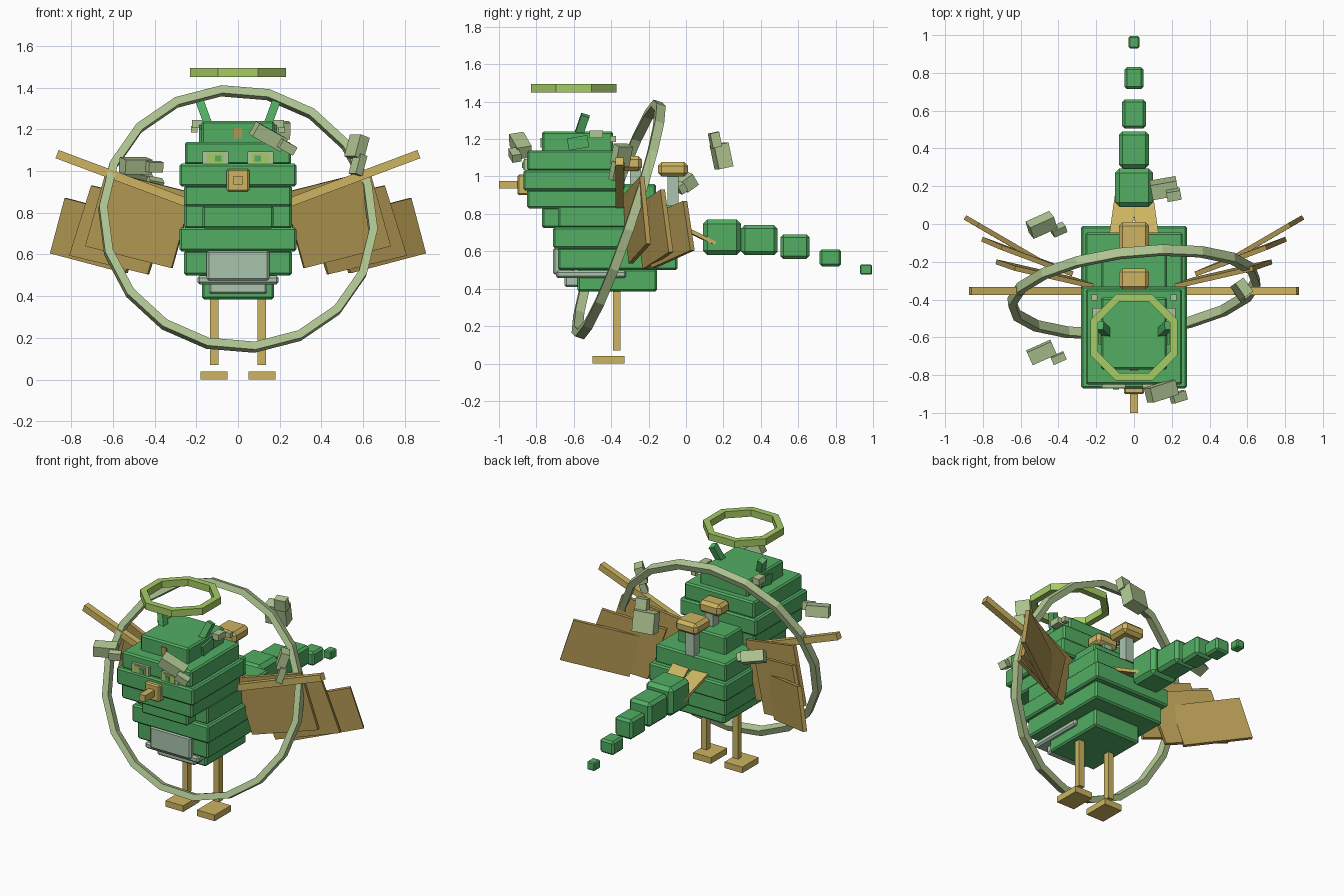
import bpy, bmesh, math
from mathutils import Vector, Matrix, Euler

old = bpy.data.objects.get("Cube")
if old:
    bpy.data.objects.remove(old)


def material(name, rgb):
    m = bpy.data.materials.new(name)
    m.use_nodes = True
    m.diffuse_color = (*rgb, 1)
    m.node_tree.nodes["Principled BSDF"].inputs["Base Color"].default_value = (*rgb, 1)
    return m


GREEN = material("leaf green", (.085, .42, .125))
YELLOW = material("straw yellow", (.61, .46, .12))
FEATHER = material("feather tan", (.44, .31, .085))
SAGE = material("pale sage", (.44, .57, .29))
LIME = material("lime", (.38, .60, .13))
POUCH = material("grey mint", (.40, .56, .42))


def finish(name, bm, mat):
    bmesh.ops.recalc_face_normals(bm, faces=bm.faces)
    me = bpy.data.meshes.new(name)
    bm.to_mesh(me)
    bm.free()
    me.materials.append(mat)
    ob = bpy.data.objects.new(name, me)
    bpy.context.collection.objects.link(ob)
    return ob


def block(name, centre, size, mat, bevel=0, rot=(0, 0, 0)):
    """Box with optional chamfer; rotation in degrees."""
    bm = bmesh.new()
    bmesh.ops.create_cube(bm, size=1)
    bmesh.ops.scale(bm, vec=size, verts=bm.verts)
    if bevel:
        bmesh.ops.bevel(bm, geom=bm.edges[:], offset=bevel, segments=1, affect='EDGES')
    turn = Euler([math.radians(a) for a in rot]).to_matrix().to_4x4()
    bm.transform(Matrix.Translation(centre) @ turn)
    return finish(name, bm, mat)


def slab(name, half_x, y0, y1, z0, z1, mat, bevel=.01):
    """Centred box given by its extents."""
    return block(name, (0, (y0 + y1) / 2, (z0 + z1) / 2),
                 (2 * half_x, y1 - y0, z1 - z0), mat, bevel)


def sheet(name, corner, along, up, thick, mat):
    """Thin parallelogram given by three corners."""
    a, b, c = Vector(corner), Vector(along), Vector(up)
    n = (b - a).cross(c - a).normalized() * thick / 2
    bm = bmesh.new()
    quad = [a, b, b + c - a, c]
    low = [bm.verts.new(p - n) for p in quad]
    high = [bm.verts.new(p + n) for p in quad]
    bm.faces.new(low)
    bm.faces.new(high)
    for i in range(4):
        j = (i + 1) % 4
        bm.faces.new((low[i], low[j], high[j], high[i]))
    return finish(name, bm, mat)


def hoop(name, sides, outer, inner, depth, phase, frame, mat):
    """Faceted ring with a rectangular section around the local z axis."""
    bm = bmesh.new()
    rows = []
    for i in range(sides):
        a = phase + math.tau * i / sides
        rows.append([bm.verts.new((r * math.cos(a), r * math.sin(a), h))
                     for r, h in ((outer, -depth / 2), (outer, depth / 2),
                                  (inner, depth / 2), (inner, -depth / 2))])
    for i in range(sides):
        p, q = rows[i], rows[(i + 1) % sides]
        for k in range(4):
            m = (k + 1) % 4
            bm.faces.new((p[k], q[k], q[m], p[m]))
    bm.transform(frame)
    return finish(name, bm, mat)


# Stacked head and body slabs
slab("head_crown", .175, -.77, -.39, 1.13, 1.24, GREEN)
slab("head_upper", .255, -.85, -.345, 1.03, 1.14, GREEN)
slab("head_middle", .28, -.87, -.33, .925, 1.035, GREEN)
slab("head_lower", .258, -.85, -.345, .83, .93, GREEN)
slab("head_base", .17, -.77, -.39, .725, .835, GREEN)
slab("body_top", .175, -.58, -.16, .83, .96, GREEN)
slab("body_upper", .258, -.685, -.045, .725, .845, GREEN)
slab("body_middle", .28, -.71, -.01, .615, .73, GREEN)
slab("body_lower", .258, -.685, -.045, .5, .62, GREEN)
slab("body_bottom", .172, -.58, -.155, .385, .505, GREEN)

# Belly pouch
slab("pouch_front", .15, -.71, -.6, .475, .62, POUCH)
slab("pouch_rim", .195, -.695, -.32, .457, .498, POUCH)
slab("pouch_bottom", .14, -.65, -.5, .41, .47, POUCH)

# Beak and brow mark
slab("beak_base", .054, -.9, -.84, .9, 1.01, YELLOW, .008)
slab("beak_tip", .022, -1, -.89, .935, .977, YELLOW, 0)
slab("brow_mark", .02, -.777, -.76, 1.155, 1.205, FEATHER, 0)

# Back knobs on short stems
slab("front_knob", .08, -.35, -.235, 1.03, 1.11, YELLOW, .02)
slab("front_knob_stem", .03, -.3, -.24, .95, 1.04, POUCH, 0)
slab("rear_knob", .08, -.15, .01, 1.0, 1.077, YELLOW, .02)
slab("rear_knob_stem", .03, -.1, -.04, .84, 1.01, POUCH, 0)

# Tail blocks, shrinking backwards
tail = [(.1, .09, .295, .58, .77), (.08, .295, .49, .58, .74), (.063, .505, .66, .56, .69),
        (.05, .715, .83, .52, .61), (.028, .93, .995, .475, .53)]
for i, (w, y0, y1, z0, z1) in enumerate(tail):
    slab(f"tail_block_{i + 1}", w, y0, y1, z0, z1, GREEN, w * .24)

# Wing feathers: lower outer, lower inner and upper outer corner
feathers = [((.73, -.2, .64), (.316, -.295, .535), (.63, -.235, 1.0)),
            ((.805, -.08, .595), (.43, -.22, .505), (.7, -.125, .93)),
            ((.895, .035, .605), (.535, -.175, .51), (.825, -.005, .87))]

for side, s in (("left", 1), ("right", -1)):
    # Eyes
    block(f"{side}_eye", (s * .108, -.852, 1.064), (.125, .03, .06), SAGE)
    block(f"{side}_iris", (s * .108, -.868, 1.062), (.08, .008, .048), LIME)
    block(f"{side}_pupil", (s * .095, -.873, 1.06), (.03, .006, .03), GREEN)
    # Ears and studs
    block(f"{side}_ear_base", (s * .165, -.577, 1.18), (.045, .11, .065), GREEN, 0, (10, 0, 0))
    block(f"{side}_ear", (s * .158, -.56, 1.265), (.04, .045, .14), GREEN, 0, (-18, s * 20, 0))
    block(f"{side}_stud", (s * .21, -.39, 1.2), (.032, .032, .032), SAGE)
    block(f"{side}_crown_stud", (s * .195, -.48, 1.225), (.05, .07, .04), SAGE)
    # Legs and feet
    block(f"{side}_leg", (s * .114, -.37, .24), (.04, .04, .34), YELLOW)
    block(f"{side}_foot", (s * .115, -.415, .02), (.13, .17, .04), YELLOW)
    # Wings
    block(f"{side}_wing_arm", (s * .53, -.355, .955), (.72, .042, .042), YELLOW, 0, (0, -s * 20.5, 0))
    for i, quad in enumerate(feathers):
        sheet(f"{side}_feather_{i + 1}", *[(s * x, y, z) for x, y, z in quad], .026, FEATHER)
    # Tail cover
    sheet(f"{side}_tail_cover", (s * .13, -.05, .745), (s * .015, -.06, .745),
          (s * .092, .215, .615), .02, YELLOW)

# Halo
hoop("halo", 8, .248, .205, .045, math.pi / 8, Matrix.Translation((0, -.6, 1.472)), LIME)

# Large tilted ring
normal = Vector((.11, -1, .345)).normalized()
across = Vector((1, .11, 0)).normalized()
upward = normal.cross(across)
frame = Matrix((across, upward, normal)).transposed().to_4x4()
frame.translation = (0, -.36, .77)
hoop("great_ring", 18, .672, .632, .05, math.radians(-85), frame, SAGE)

# Floating shards, each a larger and a smaller block
shards = [((.145, -.885, 1.165), (.16, .08, .07), (10, 28, 18), (.235, -.915, 1.115), (.08, .05, .045)),
          ((-.49, -.68, 1.025), (.14, .075, .07), (10, 0, 24), (-.4, -.71, 1.02), (.075, .04, .05)),
          ((-.49, -.005, .975), (.14, .075, .07), (35, 10, 24), (-.4, -.03, .94), (.075, .04, .05)),
          ((.57, -.345, 1.115), (.055, .09, .11), (0, 18, 35), (.575, -.37, 1.03), (.04, .06, .1)),
          ((.16, .19, 1.11), (.14, .08, .13), (12, 0, 10), (.21, .155, 1.195), (.075, .05, .08))]
for i, (c1, s1, rot, c2, s2) in enumerate(shards):
    block(f"shard_{i + 1}_large", c1, s1, SAGE, 0, rot)
    block(f"shard_{i + 1}_small", c2, s2, SAGE, 0, rot)
